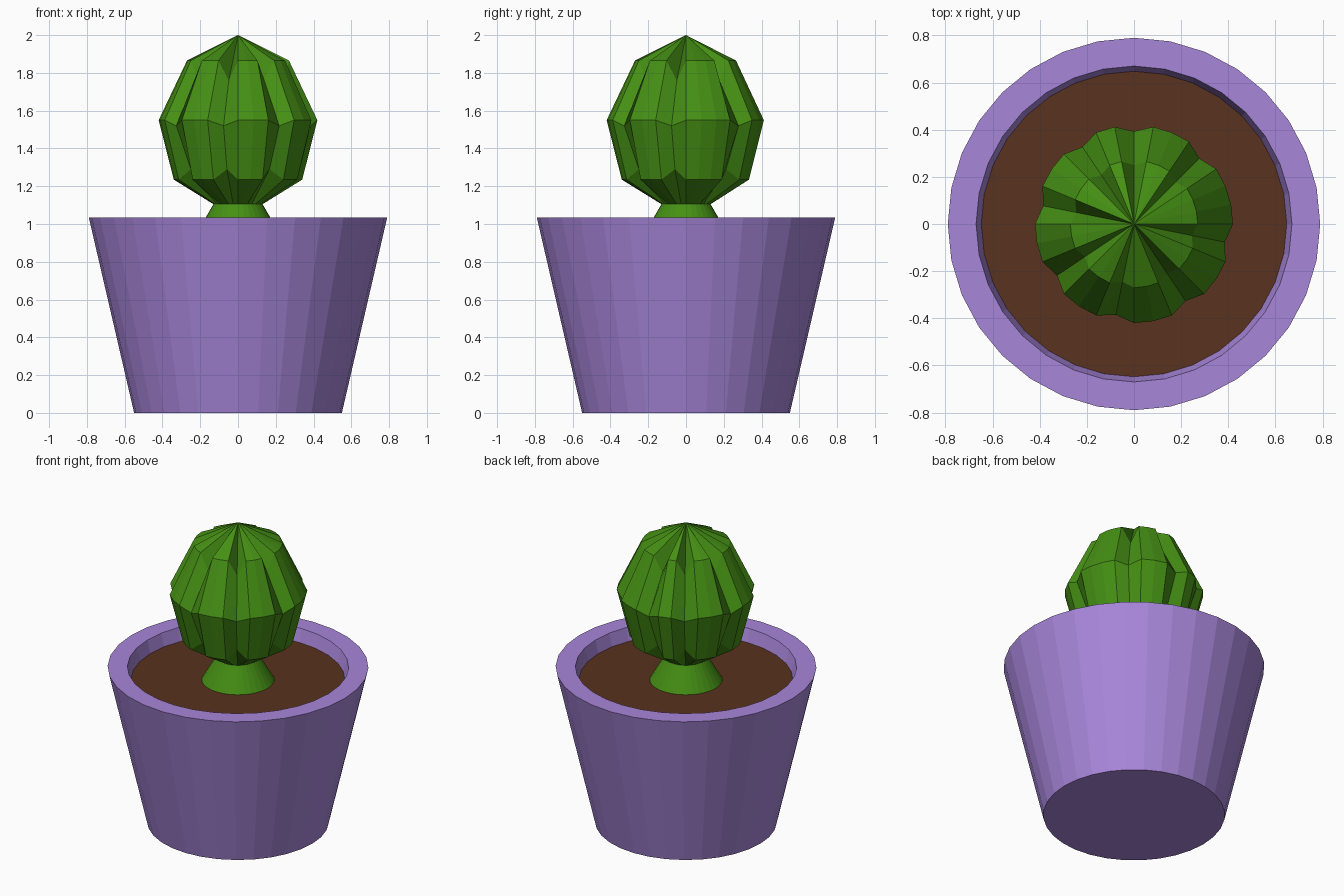
import bpy, bmesh
from math import cos, sin, pi

if "Cube" in bpy.data.objects:
    bpy.data.objects.remove(bpy.data.objects["Cube"])

SIDES = 32


def material(name, color):
    m = bpy.data.materials.new(name)
    m.diffuse_color = (*color, 1)
    m.use_nodes = True
    m.node_tree.nodes["Principled BSDF"].inputs["Base Color"].default_value = m.diffuse_color
    return m


def lathe(name, profile, mat, grooves=()):
    """Spin (r, z) or (r, z, groove_r, groove_z) points; r = 0 makes a pole."""
    bm = bmesh.new()
    rings = []
    for p in profile:
        if p[0] == 0:
            rings.append([bm.verts.new((0, 0, p[1]))] * SIDES)
            continue
        ring = []
        for i in range(SIDES):
            r, z = p[2:] if len(p) == 4 and i in grooves else p[:2]
            a = 2 * pi * i / SIDES
            ring.append(bm.verts.new((r * cos(a), r * sin(a), z)))
        rings.append(ring)
    for lo, hi in zip(rings, rings[1:]):
        for i in range(SIDES):
            j = (i + 1) % SIDES
            bm.faces.new(dict.fromkeys((lo[i], lo[j], hi[j], hi[i])))
    # close open ends with single flat faces
    if profile[0][0]:
        bm.faces.new(rings[0][::-1])
    if profile[-1][0]:
        bm.faces.new(rings[-1])
    bmesh.ops.recalc_face_normals(bm, faces=bm.faces)
    me = bpy.data.meshes.new(name)
    bm.to_mesh(me)
    bm.free()
    me.materials.append(mat)
    ob = bpy.data.objects.new(name, me)
    bpy.context.collection.objects.link(ob)
    return ob


purple = material("purple_glaze", (0.39, 0.24, 0.70))
brown = material("soil_brown", (0.10, 0.032, 0.013))
green = material("cactus_green", (0.06, 0.28, 0.007))

# Tapered pot with a thick rim and a shallow recess
pot = lathe("pot", [(0.55, 0), (0.79, 1.035), (0.67, 1.035), (0.648, 0.95)], purple)

# Soil: recolour the recess floor of the pot
pot.data.materials.append(brown)
for f in pot.data.polygons:
    if f.normal.z > 0.9 and f.center.z < 1.0 and f.center.z > 0.5:
        f.material_index = 1

# Cactus: flared stem, ribbed bulb with pinched grooves, pointed crown
lathe("cactus", [
    (0.22, 0.95),
    (0.13, 1.105),
    (0.34, 1.235, 0.30, 1.29),
    (0.42, 1.55, 0.393, 1.52),
    (0.27, 1.865, 0.25, 1.76),
    (0, 2.0),
], green, grooves=(4, 8, 11, 15, 19, 23, 27, 31))
